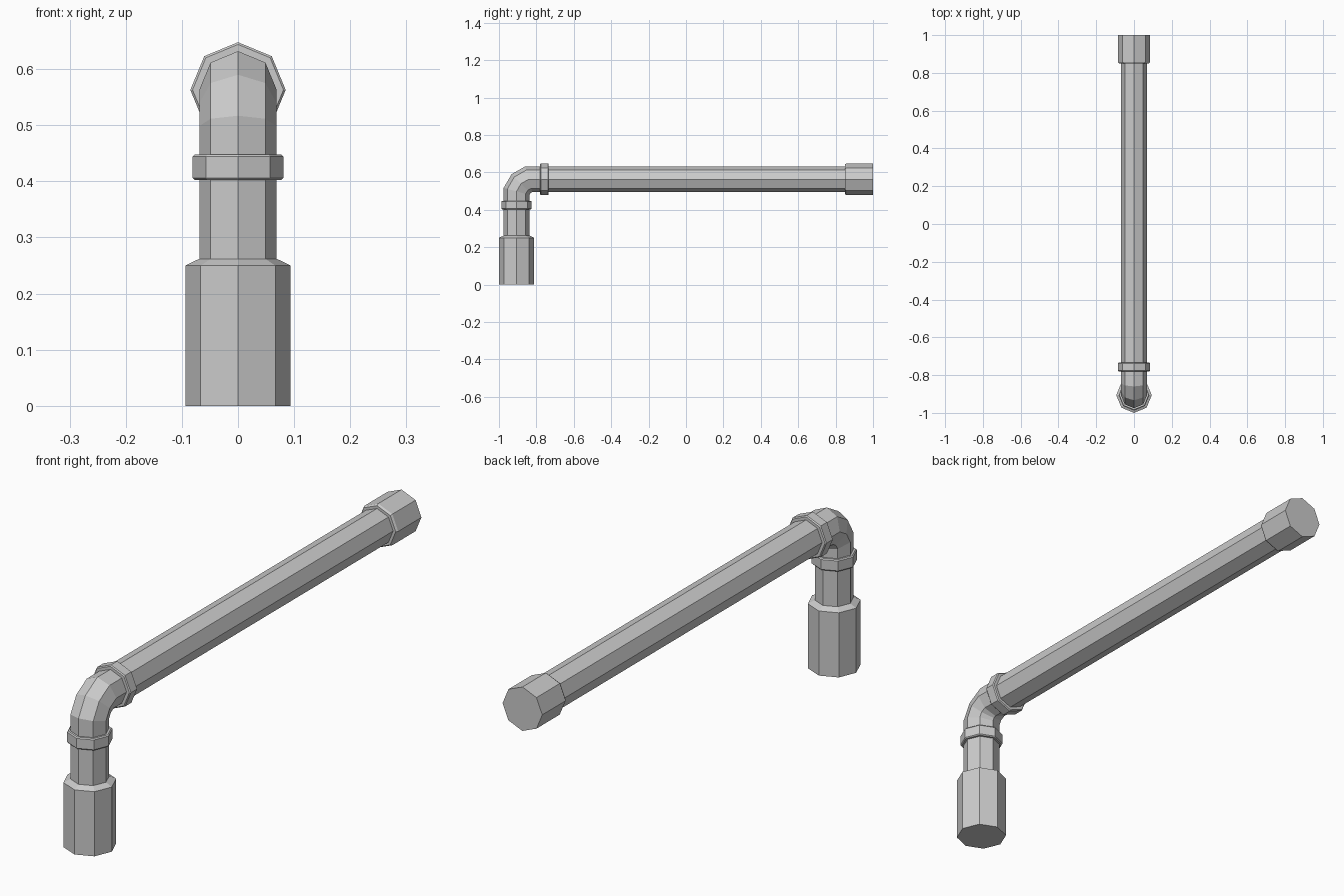
import bpy, bmesh
from math import sin, cos, pi
from mathutils import Vector

if "Cube" in bpy.data.objects:
    bpy.data.objects.remove(bpy.data.objects["Cube"])

SIDES = 8
AXIS_Y = -0.906   # centre line of the upright pipe
AXIS_Z = 0.563    # centre line of the long pipe
R = 0.069         # pipe radius


def sweep(name, stations):
    """Octagonal tube through (y, z, radius, heading) stations.
    heading: 90 = ring faces up, 0 = ring faces +y; mitre stretch is passed as a 5th value."""
    bm = bmesh.new()
    rings = []
    for y, z, r, heading, *mitre in stations:
        h = heading * pi / 180
        out = Vector((0, -sin(h), cos(h))) * (mitre[0] if mitre else 1)
        rings.append([bm.verts.new(Vector((0, y, z)) + out * r * cos(a)
                                   + Vector((r * sin(a), 0, 0)))
                      for a in (2 * pi * i / SIDES for i in range(SIDES))])
    for a, b in zip(rings, rings[1:]):
        for i in range(SIDES):
            j = (i + 1) % SIDES
            bm.faces.new((a[i], a[j], b[j], b[i]))
    bm.faces.new(rings[0])
    bm.faces.new(rings[-1])
    bmesh.ops.recalc_face_normals(bm, faces=bm.faces)
    me = bpy.data.meshes.new(name)
    bm.to_mesh(me)
    bm.free()
    ob = bpy.data.objects.new(name, me)
    bpy.context.collection.objects.link(ob)
    return ob


def upright(profile):
    return [(AXIS_Y, z, r, 90) for z, r in profile]


def level(profile):
    return [(y, AXIS_Z, r, 0) for y, r in profile]


def collar(start, end, r, bevel=0.004):
    return [(start, r - bevel), (start + bevel, r), (end - bevel, r), (end, r - bevel)]


# Pipe: wide foot, neck, three 30 degree mitred joints, long run, end socket
M = 1 / cos(pi / 12)
sweep("pipe",
      upright([(0, 0.094), (0.25, 0.094), (0.262, R)])
      + [(AXIS_Y, 0.4985, R, 75, M), (-0.8825, 0.5395, R, 45, M), (-0.8415, AXIS_Z, R, 15, M)]
      + level([(0.85, R), (0.85, 0.080), (0.858, 0.085), (1.0, 0.085)]))

# Collars on either side of the elbow
sweep("upright_collar", upright(collar(0.402, 0.448, 0.081)))
sweep("level_collar", level(collar(-0.780, -0.734, 0.085)))
